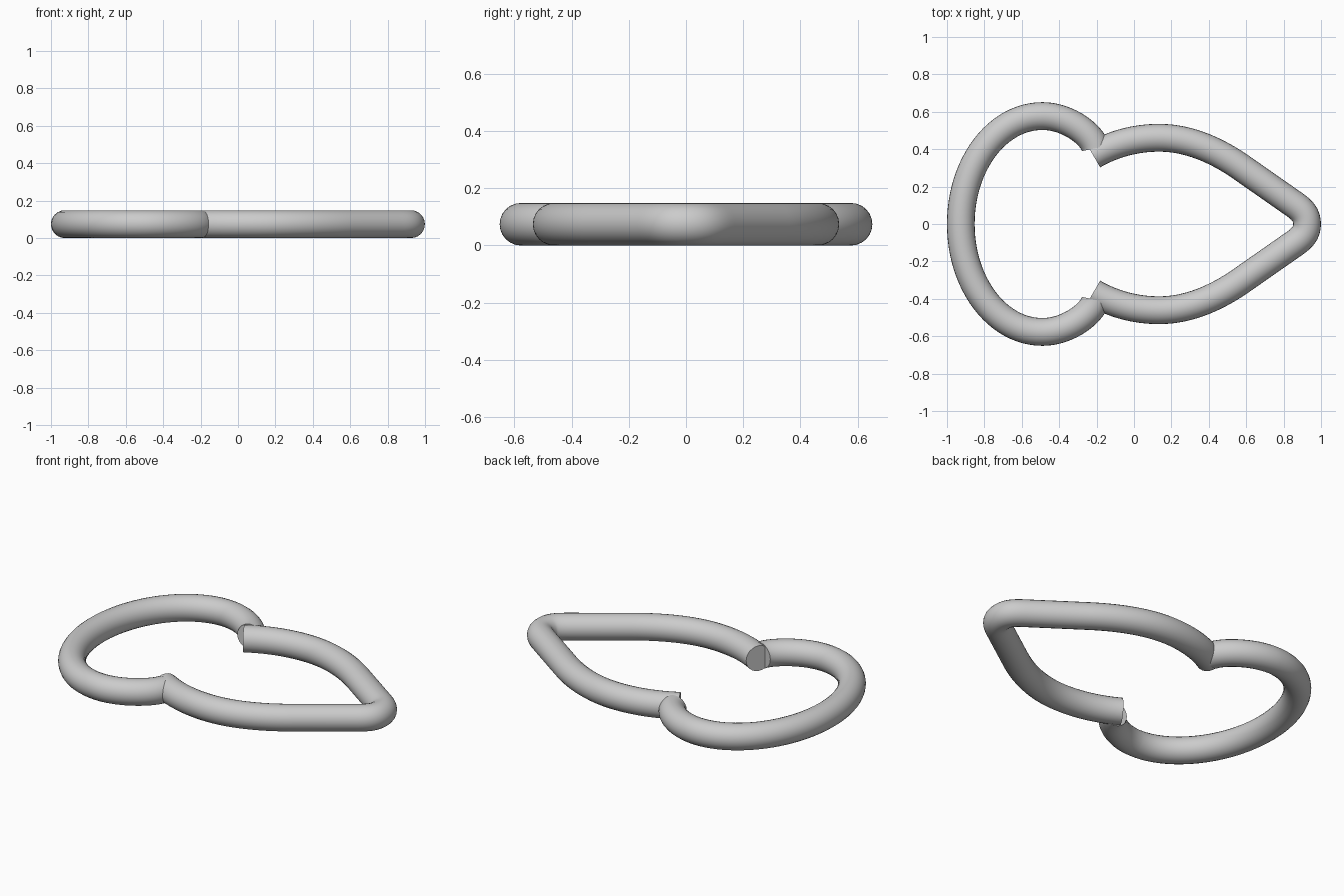
import bpy
from mathutils import Vector

RADIUS = 0.0742

cube = bpy.data.objects.get("Cube")
if cube:
    bpy.data.objects.remove(cube, do_unlink=True)

grey = bpy.data.materials.new("plain grey")
grey.use_nodes = True
colour = (0.6, 0.6, 0.6, 1)
grey.diffuse_color = colour
grey.node_tree.nodes["Principled BSDF"].inputs["Base Color"].default_value = colour


def flip(v):
    return Vector((v.x, -v.y, v.z))


def tube(name, half):
    """Sweep a round tube along half a path plus its mirror across y = 0.
    Each knot is (x, y, direction x, direction y, handle in, handle out);
    the last knot lies on the mirror line."""
    knots = []
    for x, y, dx, dy, h_in, h_out in half:
        p = Vector((x, y, 0))
        d = Vector((dx, dy, 0)).normalized()
        knots.append((p - d * h_in, p, p + d * h_out))
    knots += [(flip(c), flip(b), flip(a)) for a, b, c in reversed(knots[:-1])]

    curve = bpy.data.curves.new(name, "CURVE")
    curve.dimensions = "3D"
    curve.bevel_depth = RADIUS
    curve.bevel_resolution = 10
    curve.resolution_u = 24
    curve.use_fill_caps = True
    spline = curve.splines.new("BEZIER")
    spline.bezier_points.add(len(knots) - 1)
    for point, (left, co, right) in zip(spline.bezier_points, knots):
        point.handle_left_type = point.handle_right_type = "FREE"
        point.handle_left, point.co, point.handle_right = left, co, right

    obj = bpy.data.objects.new(name, curve)
    obj.location.z = RADIUS
    bpy.context.collection.objects.link(obj)
    bpy.ops.object.select_all(action="DESELECT")
    obj.select_set(True)
    bpy.context.view_layer.objects.active = obj
    bpy.ops.object.convert(target="MESH")
    obj = bpy.context.object
    obj.name = name
    obj.data.materials.clear()
    obj.data.materials.append(grey)
    bpy.ops.object.shade_smooth_by_angle(angle=0.7)
    return obj


# Rounded loop, open towards +x
tube("round_loop", [
    (-0.205, 0.405, -0.2, 0.98, 0.05, 0.07),
    (-0.49, 0.577, -1, 0, 0.14, 0.241),
    (-0.926, 0, 0, -1, 0.319, 0.319),
])

# Pointed loop, narrowing to a rounded tip at +x
tube("pointed_loop", [
    (-0.218, 0.367, 0.866, 0.5, 0.1, 0.12),
    (0.135, 0.461, 1, 0, 0.13, 0.16),
    (0.57, 0.305, 0.82, -0.57, 0.15, 0.08),
    (0.835, 0.12, 0.82, -0.57, 0.08, 0.06),
    (0.925, 0, 0, -1, 0.06, 0.06),
])
